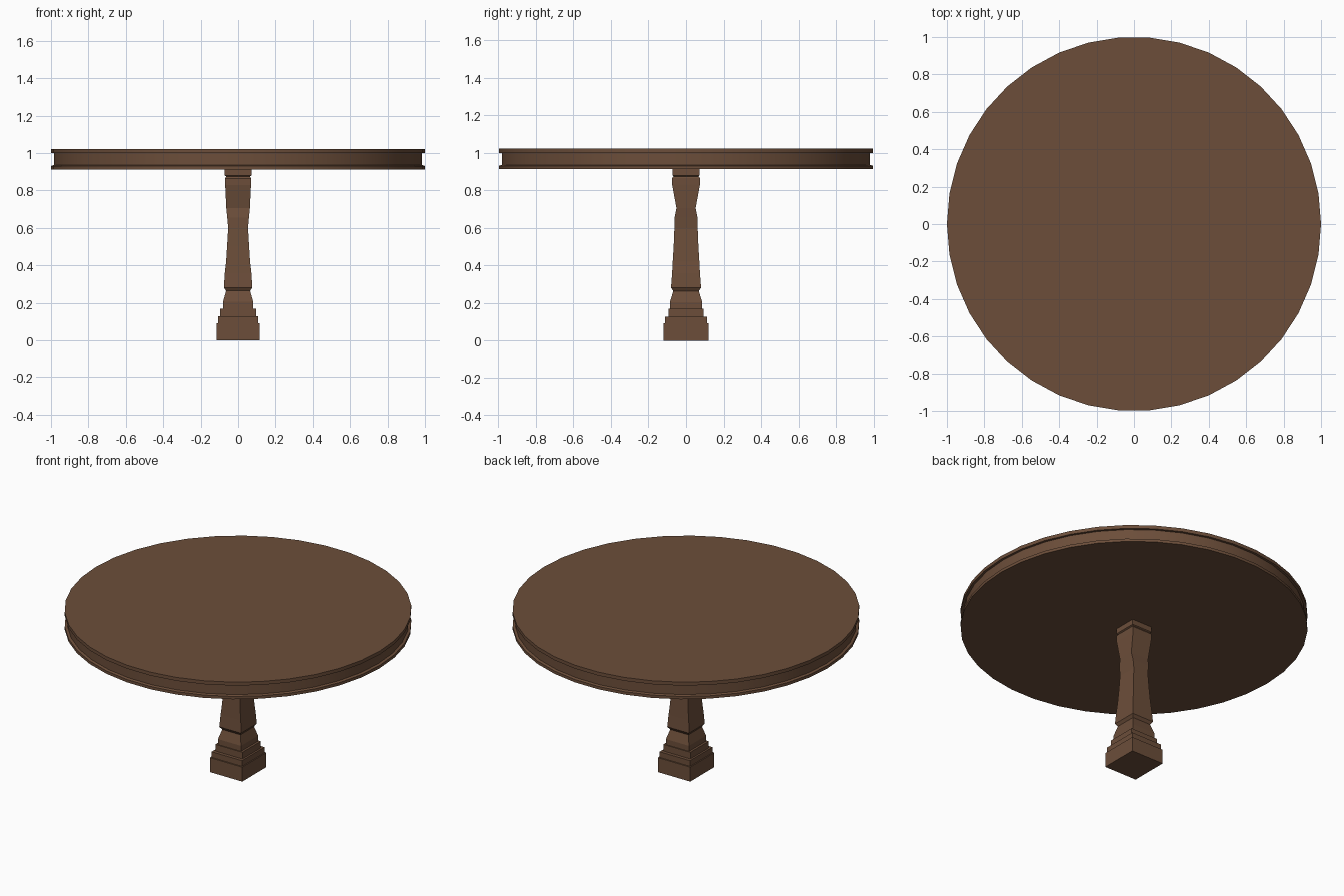
import bpy, bmesh, math

if "Cube" in bpy.data.objects:
    bpy.data.objects.remove(bpy.data.objects["Cube"])

wood = bpy.data.materials.new("dark brown wood")
wood.diffuse_color = (0.150, 0.076, 0.042, 1)
wood.use_nodes = True
wood.node_tree.nodes["Principled BSDF"].inputs["Base Color"].default_value = wood.diffuse_color


def loft(name, rings):
    """Skin a stack of equal-length vertex rings and cap both ends."""
    bm = bmesh.new()
    loops = [[bm.verts.new(p) for p in ring] for ring in rings]
    n = len(loops[0])
    for a, b in zip(loops, loops[1:]):
        for i in range(n):
            j = (i + 1) % n
            bm.faces.new((a[i], a[j], b[j], b[i]))
    bm.faces.new(loops[0][::-1])
    bm.faces.new(loops[-1])
    bmesh.ops.recalc_face_normals(bm, faces=bm.faces)
    mesh = bpy.data.meshes.new(name)
    bm.to_mesh(mesh)
    bm.free()
    mesh.materials.append(wood)
    obj = bpy.data.objects.new(name, mesh)
    bpy.context.collection.objects.link(obj)
    return obj


def circle(r, z, n=38):
    return [(r * math.cos(2 * math.pi * i / n), r * math.sin(2 * math.pi * i / n), z)
            for i in range(n)]


def rect(z, hx, hy):
    return [(-hx, -hy, z), (hx, -hy, z), (hx, hy, z), (-hx, hy, z)]


# Round top with a recessed apron between two lips
top = loft("table_top", [circle(r, z) for r, z in [
    (1.0, 0.913), (1.0, 0.931), (0.985, 0.936), (0.985, 1.0), (1.0, 1.0), (1.0, 1.022)]])
bpy.ops.object.select_all(action='DESELECT')
top.select_set(True)
bpy.context.view_layer.objects.active = top
bpy.ops.object.shade_smooth_by_angle(angle=math.radians(25))

# Square carved pedestal: height, half width, half depth
loft("pedestal", [rect(*p) for p in [
    (0.0, 0.114, 0.121), (0.092, 0.114, 0.121),
    (0.092, 0.107, 0.113), (0.128, 0.107, 0.113),
    (0.128, 0.095, 0.092), (0.170, 0.095, 0.092),
    (0.170, 0.081, 0.086), (0.205, 0.081, 0.086),
    (0.264, 0.064, 0.068), (0.282, 0.076, 0.080),
    (0.36, 0.071, 0.074), (0.42, 0.064, 0.071),
    (0.50, 0.059, 0.066), (0.60, 0.053, 0.062), (0.655, 0.058, 0.061),
    (0.705, 0.063, 0.051), (0.83, 0.069, 0.074),
    (0.865, 0.069, 0.074), (0.875, 0.063, 0.067), (0.880, 0.071, 0.073),
    (0.915, 0.071, 0.073)]])
